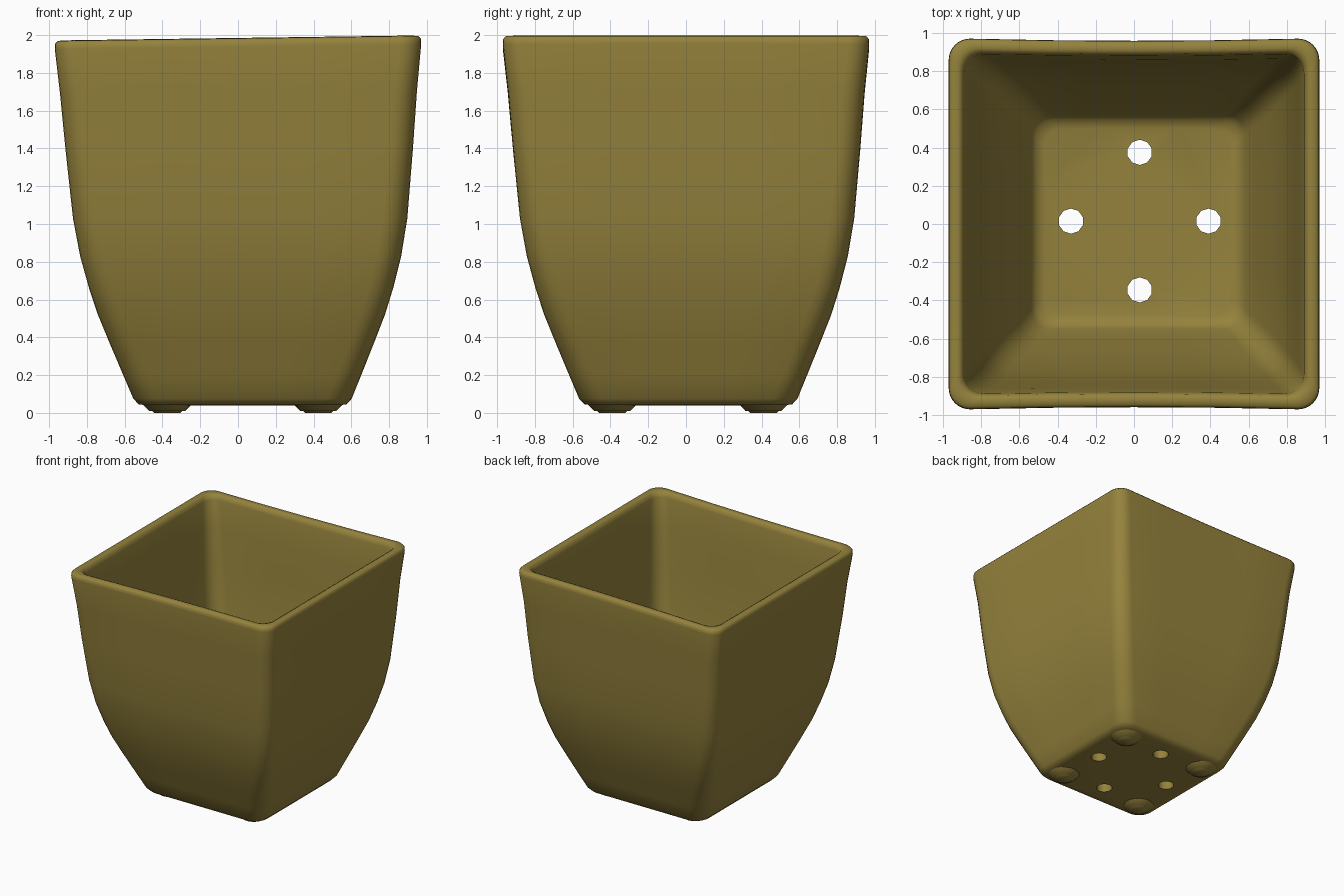
import bpy, bmesh, math
from mathutils import Matrix, Vector

cube = bpy.data.objects.get("Cube")
if cube:
    bpy.data.objects.remove(cube, do_unlink=True)

olive = bpy.data.materials.new("olive_glaze")
olive.use_nodes = True
colour = (0.30, 0.225, 0.046, 1)
olive.diffuse_color = colour
olive.node_tree.nodes["Principled BSDF"].inputs["Base Color"].default_value = colour


def make_object(name, bm):
    bmesh.ops.recalc_face_normals(bm, faces=bm.faces)
    mesh = bpy.data.meshes.new(name)
    bm.to_mesh(mesh)
    bm.free()
    mesh.materials.append(olive)
    obj = bpy.data.objects.new(name, mesh)
    bpy.context.collection.objects.link(obj)
    return obj


def shade(obj, degrees):
    bpy.ops.object.select_all(action="DESELECT")
    obj.select_set(True)
    bpy.context.view_layer.objects.active = obj
    bpy.ops.object.shade_smooth_by_angle(angle=math.radians(degrees))


def rounded_square(half, radius, z, steps=6, side_cuts=4):
    """Ring of points: four corner arcs joined by divided straight sides."""
    corners = []
    for q in range(4):
        turn = Matrix.Rotation(q * math.pi / 2, 3, "Z")
        for i in range(steps + 1):
            a = i / steps * math.pi / 2
            corner = Vector((half - radius + radius * math.cos(a),
                             half - radius + radius * math.sin(a), z))
            corners.append(turn @ corner)
    ring = []
    for i, p in enumerate(corners):
        ring.append(p)
        if i % (steps + 1) == steps:
            nxt = corners[(i + 1) % len(corners)]
            ring += [p.lerp(nxt, k / side_cuts) for k in range(1, side_cuts)]
    return ring


def settle(p):
    """Hand-thrown unevenness: drifted base, tilted rim, slightly bowed lip."""
    x, y, z = p
    up = max(0, (z - 1.0))
    drift = 0.025 * max(0, 1 - z / 1.9)
    bow = 0.012 * up * (1 - min(1, min(abs(x), abs(y)) / 0.85) ** 2)
    return Vector((x + drift, y * (1 - bow) + drift * 0.5, z + 0.014 * x * up))


# Pot body: outside from base to lip, then inside down to the floor
profile = [  # half width, corner radius, height
    (0.50, 0.10, 0.040), (0.55, 0.12, 0.045), (0.578, 0.13, 0.075),
    (0.63, 0.13, 0.20), (0.70, 0.13, 0.37), (0.76, 0.13, 0.52),
    (0.805, 0.13, 0.66), (0.85, 0.13, 0.83), (0.885, 0.13, 1.03),
    (0.92, 0.12, 1.40), (0.945, 0.12, 1.70), (0.97, 0.11, 1.94),
    (0.968, 0.11, 1.968), (0.955, 0.10, 1.982), (0.92, 0.10, 1.985),
    (0.90, 0.10, 1.975), (0.89, 0.10, 1.94), (0.865, 0.11, 1.70),
    (0.84, 0.12, 1.40), (0.805, 0.12, 1.03), (0.77, 0.12, 0.83),
    (0.725, 0.12, 0.66), (0.68, 0.12, 0.52), (0.62, 0.11, 0.35),
    (0.56, 0.10, 0.19), (0.535, 0.10, 0.15), (0.49, 0.09, 0.135),
]
bm = bmesh.new()
rings = [[bm.verts.new(settle(p)) for p in rounded_square(*row)] for row in profile]
for low, high in zip(rings, rings[1:]):
    for i in range(len(low)):
        j = (i + 1) % len(low)
        bm.faces.new((low[i], low[j], high[j], high[i]))
bm.faces.new(rings[0])
bm.faces.new(rings[-1])
pot = make_object("pot_body", bm)

# Drainage holes, cut through the floor
bm = bmesh.new()
for q in range(4):
    a = q * math.pi / 2
    at = Matrix.Translation((0.03 + 0.36 * math.cos(a), 0.015 + 0.36 * math.sin(a), 0.1))
    bmesh.ops.create_cone(bm, cap_ends=True, segments=10, radius1=0.066,
                          radius2=0.066, depth=0.4, matrix=at)
cutter = make_object("drain_hole_cutter", bm)
cutter.hide_render = True
cut = pot.modifiers.new("drain_holes", "BOOLEAN")
cut.operation = "DIFFERENCE"
cut.solver = "EXACT"
cut.object = cutter
bpy.context.view_layer.objects.active = pot
bpy.ops.object.modifier_apply(modifier=cut.name)
bpy.data.objects.remove(cutter, do_unlink=True)
shade(pot, 50)

# Four low rounded feet under the corners
for side, sx in (("left", 1), ("right", -1)):
    for end, sy in (("front", -1), ("back", 1)):
        bm = bmesh.new()
        bmesh.ops.create_cone(bm, cap_ends=True, segments=20, radius1=0.085,
                              radius2=0.145, depth=0.06,
                              matrix=Matrix.Translation((0.025 + sx * 0.40, 0.01 + sy * 0.40, 0.03)))
        rim = [e for e in bm.edges if all(v.co.z < 0.01 for v in e.verts)]
        bmesh.ops.bevel(bm, geom=rim, offset=0.015, segments=2, affect="EDGES")
        foot = make_object(f"{end}_{side}_foot", bm)
        shade(foot, 50)
